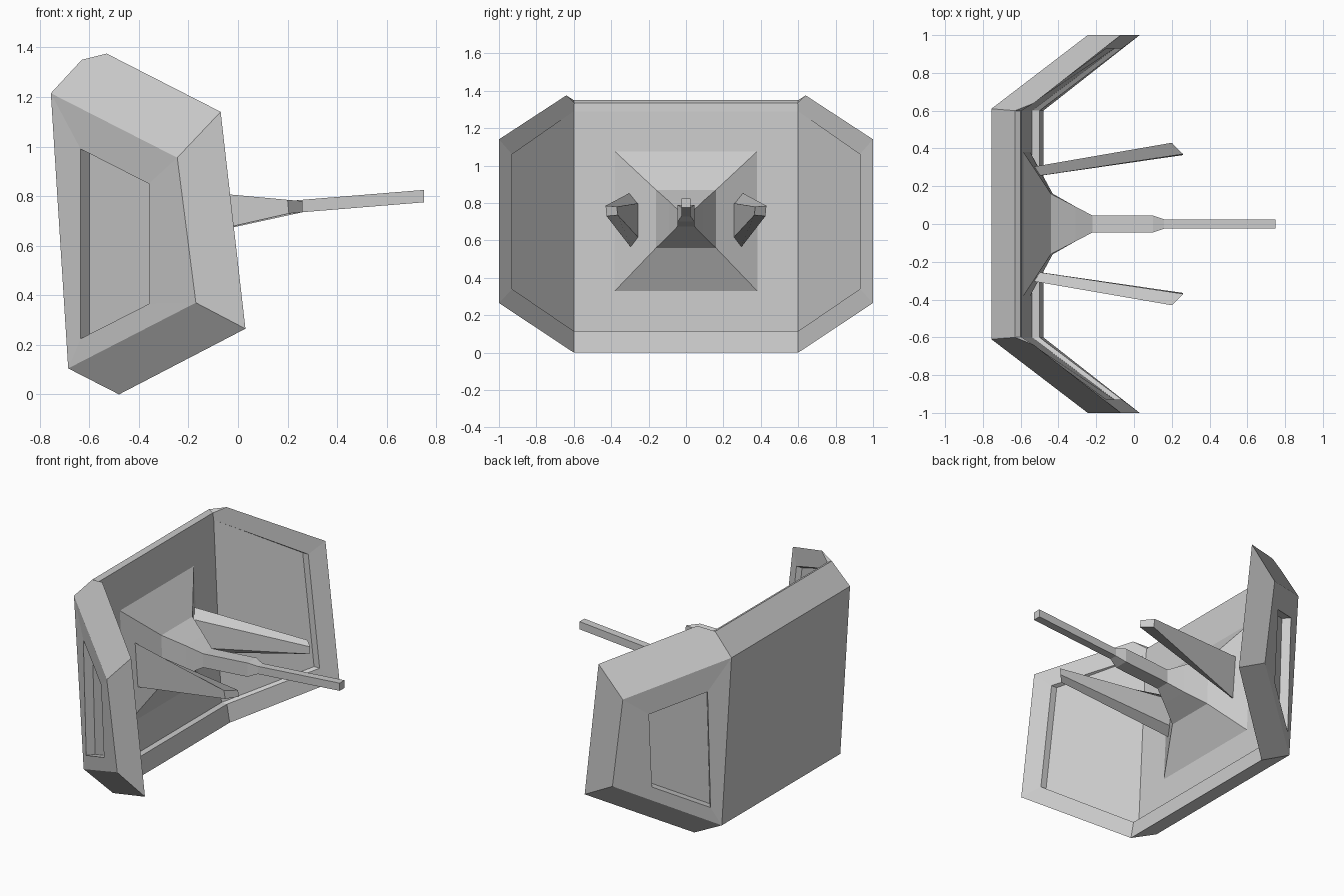
import bpy, bmesh

if "Cube" in bpy.data.objects:
    bpy.data.objects.remove(bpy.data.objects["Cube"])


def make(name, points, faces, mirror=False):
    mesh = bpy.data.meshes.new(name)
    bm = bmesh.new()
    v = {k: bm.verts.new(p) for k, p in points.items()}
    for f in faces:
        bm.faces.new([v[k] for k in f])
    if mirror:  # second half across the y = 0 plane
        dup = bmesh.ops.duplicate(bm, geom=bm.verts[:] + bm.edges[:] + bm.faces[:])["geom"]
        for d in dup:
            if isinstance(d, bmesh.types.BMVert):
                d.co.y *= -1
        bmesh.ops.remove_doubles(bm, verts=bm.verts[:], dist=0.0005)
    bmesh.ops.recalc_face_normals(bm, faces=bm.faces[:])
    bm.to_mesh(mesh)
    bm.free()
    ob = bpy.data.objects.new(name, mesh)
    bpy.context.collection.objects.link(ob)
    return ob


def loft(name, sections, mirror=False):
    """Skin a row of four-cornered sections and cap both ends."""
    pts = {(i, j): p for i, s in enumerate(sections) for j, p in enumerate(s)}
    n = len(sections)
    faces = [[(i, j), (i, (j + 1) % 4), (i + 1, (j + 1) % 4), (i + 1, j)]
             for i in range(n - 1) for j in range(4)]
    faces += [[(0, j) for j in range(4)], [(n - 1, j) for j in range(4)]]
    return make(name, pts, faces, mirror)


# Folded three-panel dish: profile at the fold, then the wing on the +y side
p = {
    "A": (-.755, .61, 1.215), "K": (-.63, .6, 1.35), "L": (-.60, .597, 1.335),
    "M": (-.595, .6, 1.29), "N": (-.54, .6, .115), "P": (-.50, .6, .115),
    "H": (-.48, .6, 0), "D": (-.685, .61, .105),
    # wing tip and front rim
    "B": (-.245, 1, .955), "C": (-.17, 1, .37), "E": (-.53, .64, 1.375),
    "F": (-.07, 1, 1.14), "G": (.03, 1, .265),
    # shallow recess on the inside of the wing
    "r1": (-.145, .93, 1.06), "r2": (-.063, .93, .34),
    "s1": (-.185, .93, 1.06), "s2": (-.103, .93, .34),
}
# window on the outside of the wing, outer edge w and sunken panel q
window = [(-.635, .685, .99), (-.36, .895, .85), (-.36, .865, .365), (-.635, .655, .225)]
for i, (x, y, z) in enumerate(window):
    p[f"w{i}"] = (x, y, z)
    p[f"q{i}"] = (x + .035, y - .042, z)

profile = "AKLMNPHD"
for k in profile:
    p[k + "0"] = (p[k][0], 0, p[k][2])
faces = []
for a, b in zip(profile, profile[1:] + profile[0]):  # centre panel
    faces.append([a, b, b + "0", a + "0"])
faces += ["AKEFB", "KLE", "BFGC", "DCGH",
          ["E", "F", "r1", "M", "L"], ["F", "G", "r2", "r1"], ["G", "H", "P", "r2"],
          ["M", "r1", "s1"], ["r1", "r2", "s2", "s1"], ["r2", "P", "N", "s2"],
          ["M", "s1", "s2", "N"]]
for i in range(4):  # window frame and walls
    j = (i + 1) % 4
    faces += [["ABCD"[i], "ABCD"[j], f"w{j}", f"w{i}"], [f"w{i}", f"w{j}", f"q{j}", f"q{i}"]]
faces.append(["q0", "q1", "q2", "q3"])
make("dish_panels", p, faces, mirror=True)


# Central feed: stepped pyramid running out into a thin rod
def rect(x_low, x_high, half_y, z_low, z_high):
    return [(x_low, -half_y, z_low), (x_low, half_y, z_low),
            (x_high, half_y, z_high), (x_high, -half_y, z_high)]


loft("central_feed_rod", [
    rect(-.552, -.588, .385, .325, 1.08),
    rect(-.43, -.44, .16, .56, .87),
    rect(-.31, -.31, .092, .625, .81),
    rect(-.22, -.22, .045, .675, .765),
    rect(.10, .10, .045, .70, .79),
    rect(.16, .16, .025, .727, .777),
    rect(.75, .75, .025, .775, .825),
])

# Tapered side arms, one each side of the feed
loft("side_arms", [
    [(-.57, .245, .605), (-.57, .245, .80), (-.58, .295, .857), (-.56, .29, .556)],
    [(.26, .365, .735), (.26, .37, .78), (.20, .43, .785), (.205, .425, .73)],
], mirror=True)
